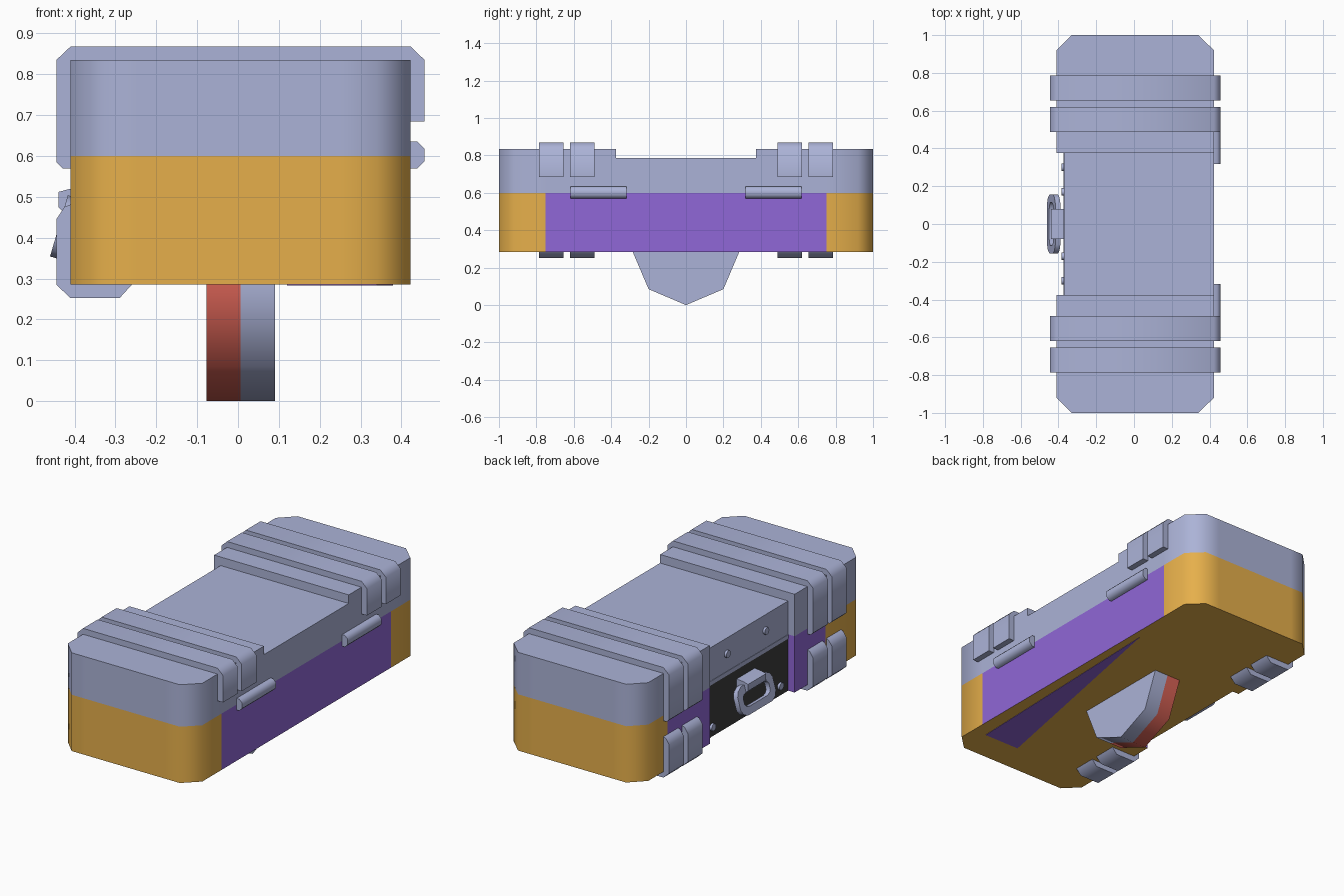
import bpy
import bmesh
import math
from mathutils import Vector

if "Cube" in bpy.data.objects:
    bpy.data.objects.remove(bpy.data.objects["Cube"], do_unlink=True)


def material(name, rgb):
    m = bpy.data.materials.new(name)
    m.use_nodes = True
    m.diffuse_color = (*rgb, 1)
    m.node_tree.nodes["Principled BSDF"].inputs["Base Color"].default_value = (*rgb, 1)
    return m


GREY = material("lavender grey", (0.41, 0.45, 0.68))
ORANGE = material("amber", (0.79, 0.43, 0.07))
PURPLE = material("purple", (0.28, 0.135, 0.68))
BLACK = material("near black", (0.045, 0.045, 0.045))
RED = material("brick red", (0.67, 0.12, 0.09))


def finish(name, bm, mats):
    """Turn a bmesh into an object that is smooth over chamfers."""
    mesh = bpy.data.meshes.new(name)
    bm.to_mesh(mesh)
    bm.free()
    for m in mats:
        mesh.materials.append(m)
    obj = bpy.data.objects.new(name, mesh)
    bpy.context.collection.objects.link(obj)
    bpy.ops.object.select_all(action="DESELECT")
    obj.select_set(True)
    bpy.context.view_layer.objects.active = obj
    bpy.ops.object.shade_smooth_by_angle(angle=math.radians(50))


def prism(name, points, axis, a, b, mats, rule=None):
    """Extrude a flat outline from a to b along the axis."""
    def place(p, h):
        c = list(p)
        c.insert("xyz".index(axis), h)
        return c

    bm = bmesh.new()
    low = [bm.verts.new(place(p, a)) for p in points]
    high = [bm.verts.new(place(p, b)) for p in points]
    bm.faces.new(low)
    bm.faces.new(high)
    for i in range(len(points)):
        j = (i + 1) % len(points)
        bm.faces.new((low[i], low[j], high[j], high[i]))
    bmesh.ops.recalc_face_normals(bm, faces=bm.faces)
    for f in bm.faces:
        if rule:
            f.material_index = rule(f.calc_center_median(), f.normal)
    finish(name, bm, mats)


L, R = -0.41, 0.423         # side walls
BACKSET = -0.37             # recessed latch wall
BASE, SEAM, TOP, DIP = 0.285, 0.60, 0.835, 0.787
STEP, PAINT = 0.375, 0.75   # middle section and purple band half lengths


def end_rule(c, n):
    if abs(n.z) > 0.5:
        return 0
    return 1 if abs(c.y) < PAINT else 0


def middle_rule(c, n):
    if abs(n.z) > 0.5:
        return 0
    return 2 if n.x < -0.5 else 1


# Case middle: tub, lowered lid and the lid's lip over the latch wall
middle = [(BACKSET, -STEP), (R, -STEP), (R, STEP), (BACKSET, STEP)]
prism("tub_middle", middle, "z", BASE, SEAM, [ORANGE, PURPLE, BLACK], middle_rule)
prism("lid_middle", middle, "z", SEAM, DIP, [GREY])
lip = [(-STEP, 0.577), (STEP, 0.577), (STEP, SEAM), (-STEP, SEAM)]
prism("lid_lip", lip, "x", BACKSET - 0.002, BACKSET + 0.005, [GREY])

# Tapered purple panel under the tub
panel = [(0.34, -0.82), (0.12, -0.82), (0.38, 0.5)]
prism("underside_panel", panel, "z", BASE - 0.002, BASE + 0.002, [PURPLE])

strap = [(-0.40, 0.57), (-0.43, 0.57), (-0.445, 0.585), (-0.445, 0.835),
         (L, 0.868), (R, 0.868), (0.457, 0.835), (0.457, 0.685),
         (0.41, 0.685), (0.41, 0.82), (-0.40, 0.82)]
clasp = [(-0.40, 0.485), (-0.425, 0.475), (-0.445, 0.445), (-0.445, 0.285),
         (L, 0.252), (-0.29, 0.252), (-0.26, BASE), (-0.28, 0.30), (-0.40, 0.30)]
hinge = [(0.41, 0.635), (0.44, 0.635), (0.457, 0.618), (0.457, 0.587),
         (0.44, 0.57), (0.41, 0.57)]

for s, side, latch_paint in ((-1, "front", 0.65), (1, "back", PAINT)):
    # Chamfered ends of the case
    outline = [(L, STEP), (L, latch_paint), (L, 0.92), (-0.33, 1), (-0.25, 1),
               (0.25, 1), (0.34, 1), (R, 0.92), (R, PAINT), (R, STEP)]
    outline = [(x, s * y) for x, y in outline]
    prism(side + "_tub_end", outline, "z", BASE, SEAM, [ORANGE, PURPLE], end_rule)
    prism(side + "_lid_end", outline, "z", SEAM, TOP, [GREY])

    # Straps with their lower clasps
    for label, near, far in (("inner", 0.488, 0.62), ("outer", 0.655, 0.785)):
        prism(f"{side}_{label}_strap", strap, "y", s * near, s * far, [GREY])
        prism(f"{side}_{label}_clasp", clasp, "y", s * near, s * far, [GREY])

    prism(side + "_hinge", hinge, "y", s * 0.317, s * 0.617, [GREY])

    # Screws on the latch wall
    for label, y, z in (("upper", 0.17, 0.70), ("lower", 0.30, 0.34)):
        disc = [(s * y + 0.02 * math.cos(k * math.tau / 12),
                 z + 0.02 * math.sin(k * math.tau / 12)) for k in range(12)]
        prism(f"{side}_{label}_screw", disc, "x", -0.383, -0.36, [GREY])

# Two-tone gem-shaped fin, its upper half sunk into the tub
lower = [(-0.285, BASE), (-0.2, 0.085), (0, 0), (0.2, 0.085), (0.285, BASE)]
fin = lower + [(y, 2 * BASE - z) for y, z in reversed(lower[1:-1])]
prism("fin_red_half", fin, "x", -0.077, 0.006, [RED])
prism("fin_grey_half", fin, "x", 0.006, 0.091, [GREY])

# Handle mount
mount = [(-0.36, 0.525), (-0.41, 0.52), (-0.44, 0.512), (-0.44, 0.475),
         (-0.425, 0.46), (-0.36, 0.46)]
prism("handle_mount", mount, "y", -0.08, 0.08, [GREY])

# Tilted pull ring: a flat band with chamfered corners
centre = Vector((-0.425, 0, 0.425))
up = Vector((0.28, 0, 0.96)).normalized()
out = Vector((-up.z, 0, up.x))
quarter = [(1, 0.45), (0.9, 0.8), (0.7, 1)]
half = quarter + [(-u, v) for u, v in reversed(quarter)]
corners = half + [(-u, -v) for u, v in half]

bm = bmesh.new()
loops = []
for width, height, depth in ((0.155, 0.078, 0.014), (0.155, 0.078, -0.014),
                             (0.113, 0.038, -0.014), (0.113, 0.038, 0.014)):
    loops.append([bm.verts.new(centre + Vector((0, width * u, 0)) + up * height * v + out * depth)
                  for u, v in corners])
for k, loop in enumerate(loops):
    following = loops[(k + 1) % len(loops)]
    for i in range(len(corners)):
        j = (i + 1) % len(corners)
        bm.faces.new((loop[i], loop[j], following[j], following[i]))
bmesh.ops.recalc_face_normals(bm, faces=bm.faces)
finish("pull_ring", bm, [GREY])
